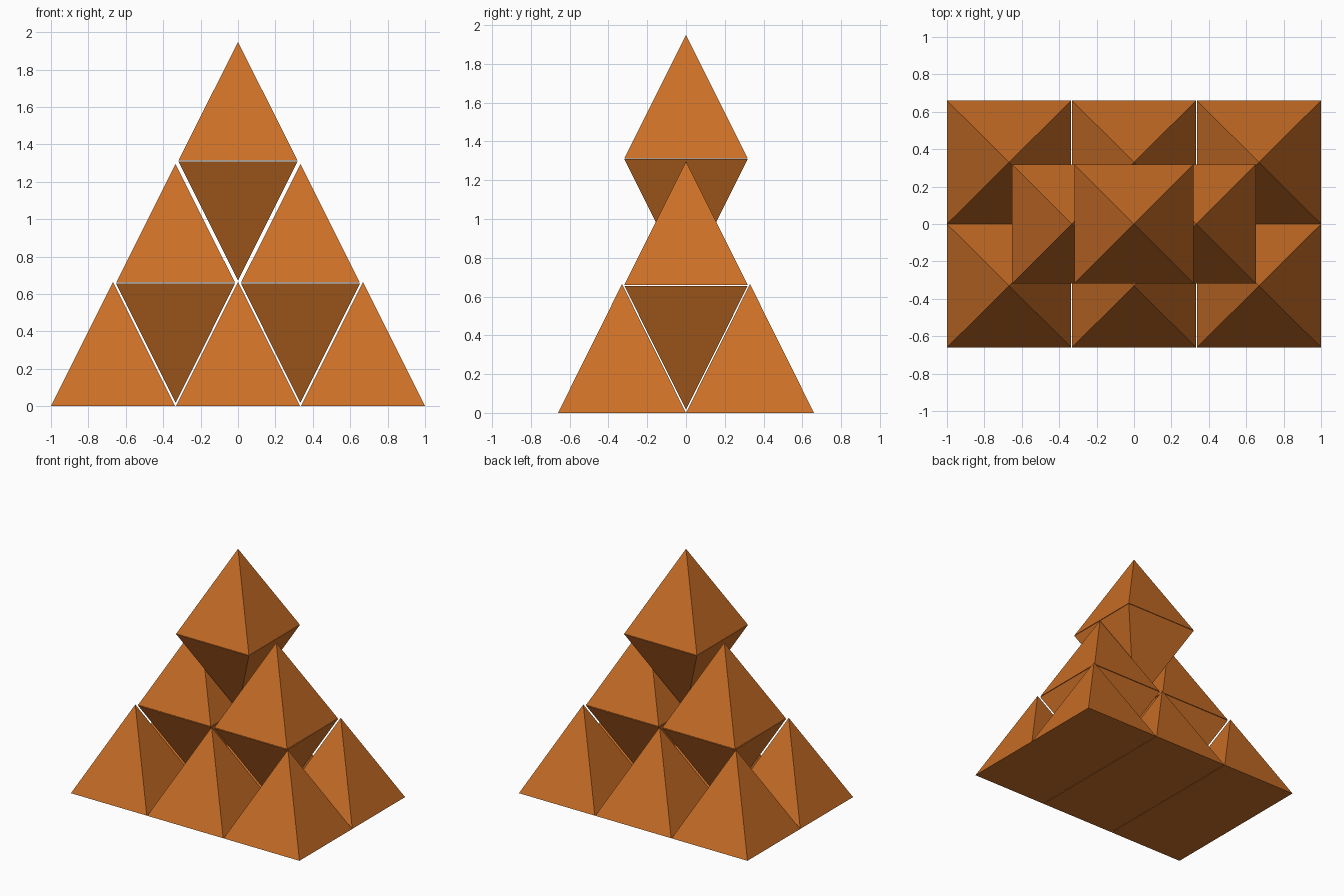
import bpy, bmesh

if "Cube" in bpy.data.objects:
    bpy.data.objects.remove(bpy.data.objects["Cube"])

orange = bpy.data.materials.new("burnt orange")
orange.diffuse_color = (0.6, 0.16, 0.02, 1)
orange.use_nodes = True
orange.node_tree.nodes["Principled BSDF"].inputs["Base Color"].default_value = orange.diffuse_color


def pyramid(name, x, y, base_z, apex_z, hx, hy):
    """Closed four-sided pyramid; apex below the base gives an inverted one."""
    bm = bmesh.new()
    base = [bm.verts.new((x + sx * hx, y + sy * hy, base_z))
            for sx, sy in ((-1, -1), (1, -1), (1, 1), (-1, 1))]
    apex = bm.verts.new((x, y, apex_z))
    bm.faces.new(base)
    for i in range(4):
        bm.faces.new((base[i], base[(i + 1) % 4], apex))
    bmesh.ops.recalc_face_normals(bm, faces=bm.faces)
    mesh = bpy.data.meshes.new(name)
    bm.to_mesh(mesh)
    bm.free()
    mesh.materials.append(orange)
    obj = bpy.data.objects.new(name, mesh)
    bpy.context.collection.objects.link(obj)


# Bottom layer: three by two upright pyramids
for x in (-0.668, 0, 0.668):
    for y in (-0.33, 0.33):
        pyramid("bottom_pyramid", x, y, 0, 0.664, 0.332, 0.33)

# Middle layer: inverted pyramids sunk in the gaps, upright ones on them
for x in (-0.334, 0.334):
    pyramid("middle_inverted_pyramid", x, 0, 0.655, 0.018, 0.318, 0.318)
    pyramid("middle_pyramid", x, 0, 0.66, 1.295, 0.318, 0.318)

# Top layer
pyramid("top_inverted_pyramid", 0, 0, 1.309, 0.673, 0.318, 0.318)
pyramid("top_pyramid", 0, 0, 1.313, 1.948, 0.318, 0.318)
